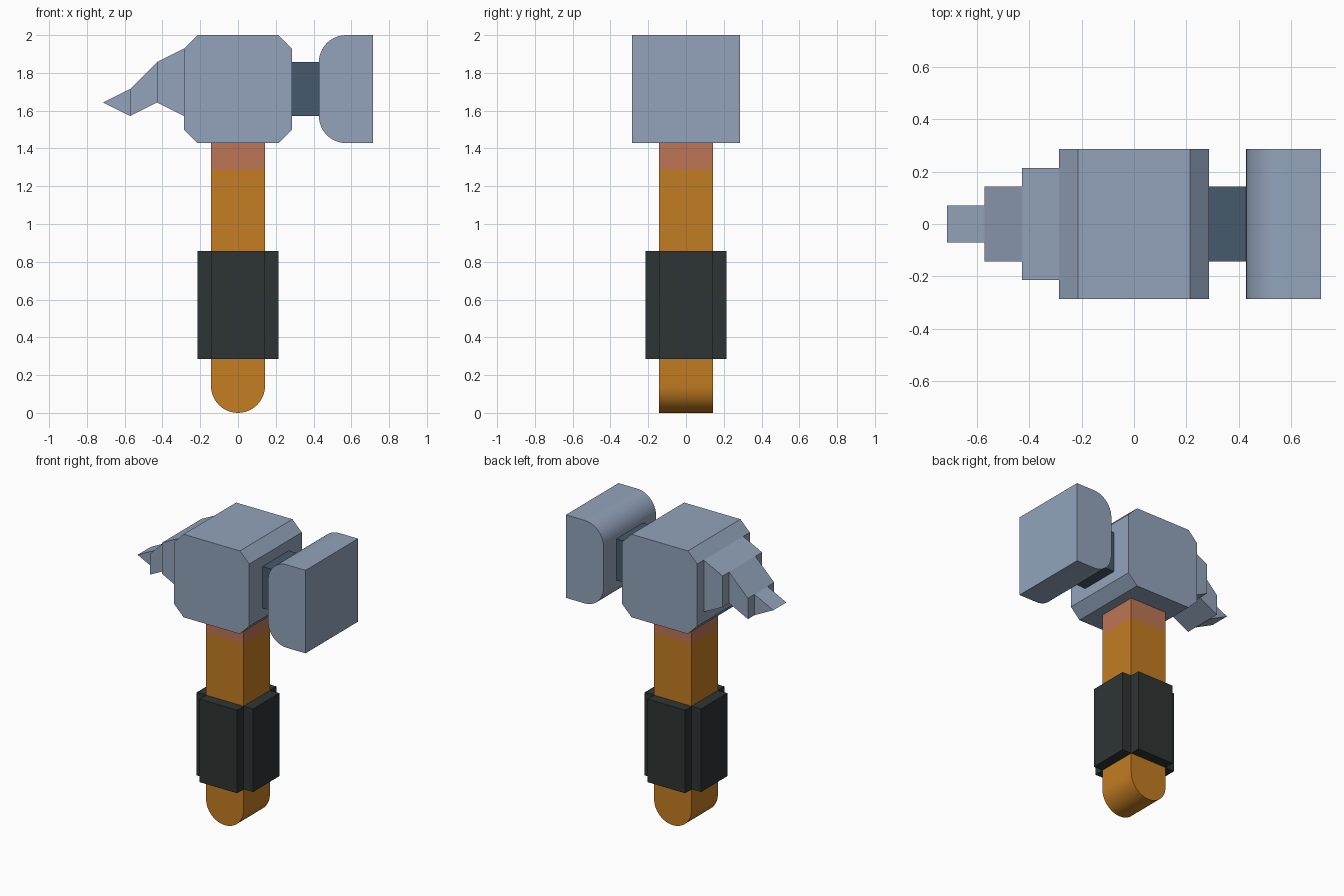
import bpy, bmesh, math
from mathutils import Vector

if "Cube" in bpy.data.objects:
    bpy.data.objects.remove(bpy.data.objects["Cube"])

U = 1 / 7  # the model sits on a grid of one seventh of a unit


def material(name, rgb):
    lin = [((c / 255 + 0.055) / 1.055) ** 2.4 for c in rgb]
    m = bpy.data.materials.new(name)
    m.diffuse_color = (*lin, 1)
    m.use_nodes = True
    m.node_tree.nodes["Principled BSDF"].inputs["Base Color"].default_value = m.diffuse_color
    return m


steel = material("light_steel", (147, 164, 187))
dark_steel = material("dark_steel", (70, 90, 107))
wood = material("orange_wood", (195, 125, 34))
band = material("copper_band", (190, 117, 83))
rubber = material("black_rubber", (45, 53, 52))


def prism(name, profile, low, high, mats, axis="y", cut=None, smooth=False):
    """Extrude a profile (in grid steps) along y or z; cut = height of a colour change."""
    bm = bmesh.new()
    place = (lambda a, b, d: (a, d, b)) if axis == "y" else (lambda a, b, d: (a, b, d))
    verts = [bm.verts.new(Vector(place(a, b, low)) * U) for a, b in profile]
    face = bm.faces.new(verts)
    ext = bmesh.ops.extrude_face_region(bm, geom=[face])
    moved = [v for v in ext["geom"] if isinstance(v, bmesh.types.BMVert)]
    bmesh.ops.translate(bm, verts=moved, vec=Vector(place(0, 0, high - low)) * U)
    bmesh.ops.recalc_face_normals(bm, faces=bm.faces)
    if cut is not None:
        bmesh.ops.bisect_plane(bm, geom=bm.verts[:] + bm.edges[:] + bm.faces[:],
                               plane_co=(0, 0, cut * U), plane_no=(0, 0, 1))
        for f in bm.faces:
            f.material_index = int(f.calc_center_median().z > cut * U)
    mesh = bpy.data.meshes.new(name)
    bm.to_mesh(mesh)
    bm.free()
    for m in mats:
        mesh.materials.append(m)
    obj = bpy.data.objects.new(name, mesh)
    bpy.context.collection.objects.link(obj)
    if smooth:
        bpy.ops.object.select_all(action="DESELECT")
        obj.select_set(True)
        bpy.context.view_layer.objects.active = obj
        bpy.ops.object.shade_smooth_by_angle(angle=math.radians(30))
    return obj


def arc(cx, cz, r, start, end, n):
    return [(cx + r * math.cos(math.radians(start + (end - start) * i / n)),
             cz + r * math.sin(math.radians(start + (end - start) * i / n)))
            for i in range(n + 1)]


# Handle with a rounded butt and a copper band under the head
prism("handle", arc(0, 1, 1, 180, 360, 24) + [(1, 10), (-1, 10)], -1, 1,
      [wood, band], cut=9, smooth=True)

# Grip: plus-shaped sleeve around the handle
o = 1.5
prism("grip", [(o, -1), (o, 1), (1, 1), (1, o), (-1, o), (-1, 1),
               (-o, 1), (-o, -1), (-1, -1), (-1, -o), (1, -o), (1, -1)],
      2, 6, [rubber], axis="z")

# Head block with chamfered corners
prism("head", [(-1.5, 10), (1.5, 10), (2, 10.5), (2, 13.5),
               (1.5, 14), (-1.5, 14), (-2, 13.5), (-2, 10.5)], -2, 2, [steel])

# Neck and rounded striking block
prism("neck", [(2, 11), (3, 11), (3, 13), (2, 13)], -1, 1, [dark_steel])
prism("striker", [(5, 10), (5, 14)] + arc(4, 13, 1, 90, 180, 12)
      + arc(4, 11, 1, 180, 270, 12), -2, 2, [steel], smooth=True)

# Claw: three pieces narrowing towards the tip
claw = [([(-2, 11), (-2, 13.5), (-3, 13), (-3, 11.5)], 1.5),
        ([(-3, 11.5), (-3, 13), (-4, 12), (-4, 11)], 1.0),
        ([(-4, 11), (-4, 12), (-5, 11.5)], 0.5)]
for name, (profile, half) in zip(("claw_base", "claw_middle", "claw_tip"), claw):
    prism(name, profile, -half, half, [steel])
